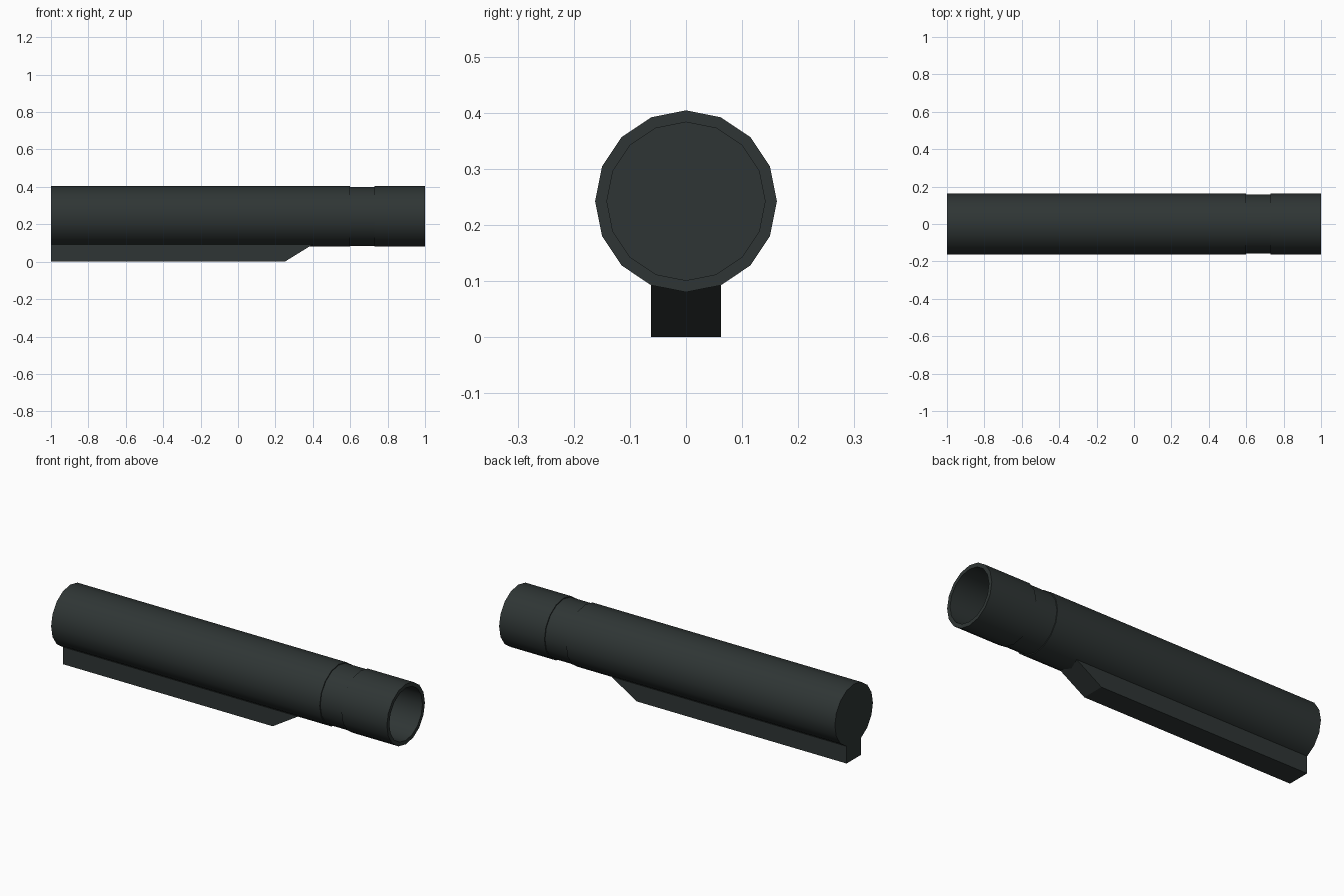
import bpy, bmesh, math

if "Cube" in bpy.data.objects:
    bpy.data.objects.remove(bpy.data.objects["Cube"])

SIDES, R, CZ = 16, 0.162, 0.242

metal = bpy.data.materials.new("dark_green_grey_metal")
metal.diffuse_color = (0.028, 0.036, 0.035, 1)
metal.use_nodes = True
metal.node_tree.nodes["Principled BSDF"].inputs["Base Color"].default_value = metal.diffuse_color


def finish(bm, name):
    bmesh.ops.recalc_face_normals(bm, faces=bm.faces)
    mesh = bpy.data.meshes.new(name)
    bm.to_mesh(mesh)
    bm.free()
    mesh.materials.append(metal)
    obj = bpy.data.objects.new(name, mesh)
    bpy.context.collection.objects.link(obj)
    return obj


# Tube: (x, radius) profile swept round the x axis, with ring groove and deep bore
profile = [(-1, R), (0.60, R), (0.60, 0.157), (0.73, 0.157), (0.73, R),
           (1, R), (1, 0.141), (-0.95, 0.141)]
bm = bmesh.new()
rings = []
for x, r in profile:
    angles = [2 * math.pi * i / SIDES for i in range(SIDES)]
    rings.append([bm.verts.new((x, r * math.sin(a), CZ + r * math.cos(a))) for a in angles])
for a, b in zip(rings, rings[1:]):
    for i in range(SIDES):
        j = (i + 1) % SIDES
        bm.faces.new((a[i], a[j], b[j], b[i]))
bm.faces.new(rings[0])
bm.faces.new(rings[-1])
tube = finish(bm, "tube")
bpy.context.view_layer.objects.active = tube
tube.select_set(True)
bpy.ops.object.shade_smooth_by_angle(angle=math.radians(35))

# Bottom rail: side outline with sloped nose, extruded across y
W = R * math.sin(2 * math.pi / SIDES)
outline = [(-1, 0), (0.25, 0), (0.40, 0.0923), (-1, 0.0923)]
bm = bmesh.new()
face = bm.faces.new([bm.verts.new((x, -W, z)) for x, z in outline])
ext = bmesh.ops.extrude_face_region(bm, geom=[face])
moved = [v for v in ext["geom"] if isinstance(v, bmesh.types.BMVert)]
bmesh.ops.translate(bm, verts=moved, vec=(0, 2 * W, 0))
finish(bm, "bottom_rail")
